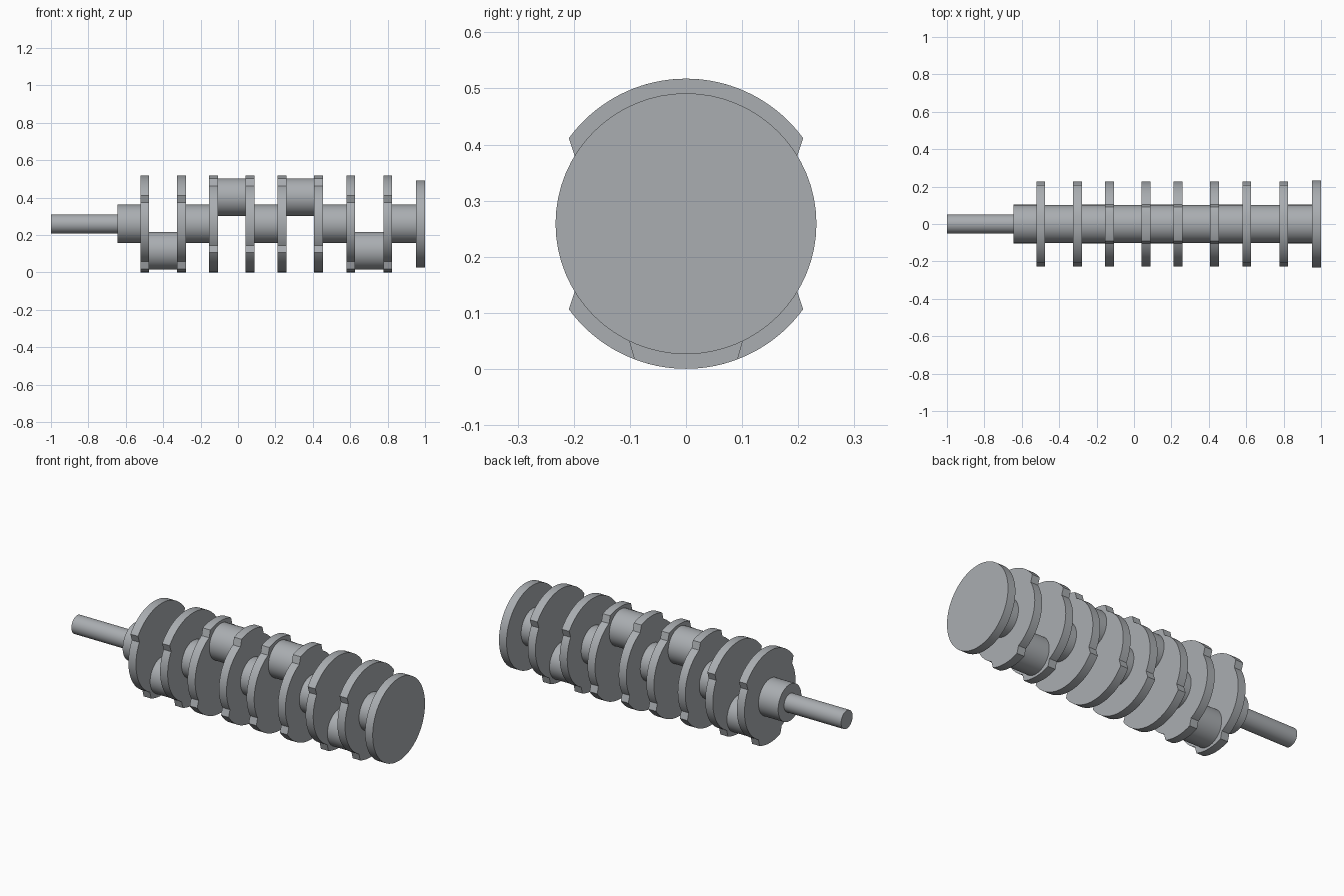
import bpy, bmesh, math

if "Cube" in bpy.data.objects:
    bpy.data.objects.remove(bpy.data.objects["Cube"])

AXIS_Z = 0.259      # height of the main axis
R_OUT = 0.2585      # lobe radius of the webs (touches z = 0)
R_IN = 0.227        # waist radius of the webs
PIN_OFF = 0.143     # throw of the crank pins
HALF_W = 0.0235     # half web thickness

steel = bpy.data.materials.new("grey_steel")
steel.diffuse_color = (0.40, 0.42, 0.44, 1)
steel.use_nodes = True
steel.node_tree.nodes["Principled BSDF"].inputs["Base Color"].default_value = steel.diffuse_color


def extrude_x(name, profile, x0, x1):
    """Extrude a closed (y, z) profile from x0 to x1."""
    bm = bmesh.new()
    a = [bm.verts.new((x0, y, z)) for y, z in profile]
    b = [bm.verts.new((x1, y, z)) for y, z in profile]
    n = len(profile)
    bm.faces.new(a)
    bm.faces.new(b)
    for i in range(n):
        j = (i + 1) % n
        bm.faces.new((a[i], a[j], b[j], b[i]))
    bmesh.ops.recalc_face_normals(bm, faces=bm.faces)
    me = bpy.data.meshes.new(name)
    bm.to_mesh(me)
    bm.free()
    me.materials.append(steel)
    ob = bpy.data.objects.new(name, me)
    bpy.context.collection.objects.link(ob)
    bpy.ops.object.select_all(action='DESELECT')
    ob.select_set(True)
    bpy.context.view_layer.objects.active = ob
    bpy.ops.object.shade_smooth_by_angle(angle=math.radians(30))
    return ob


def cylinder(name, x0, x1, r, zc=AXIS_Z, n=64):
    ring = [(r * math.cos(2 * math.pi * i / n), zc + r * math.sin(2 * math.pi * i / n))
            for i in range(n)]
    return extrude_x(name, ring, x0, x1)


def web_profile(side):
    """Stepped disc: narrow lobe on the pin side, wide counterweight opposite."""
    arcs = [(R_OUT, 0.0, 0.364, 8),
            (R_IN, 0.471, math.pi - 1.044, 24),
            (R_OUT, math.pi - 0.940, math.pi, 18)]
    half = []
    for r, t0, t1, n in arcs:
        for i in range(n + 1):
            t = t0 + (t1 - t0) * i / n
            half.append((r * math.sin(t), r * math.cos(t)))
    full = half + [(-y, z) for y, z in half[-2:0:-1]]
    return [(y, AXIS_Z + side * z) for y, z in full]


# Crank throws: (left web centre, right web centre, pin direction)
throws = [(-0.499, -0.302, -1), (-0.131, 0.064, 1),
          (0.236, 0.430, 1), (0.603, 0.801, -1)]

# Nose shaft and rear flange
cylinder("nose_shaft", -1.0, -0.645, 0.051)
cylinder("rear_flange", 0.953, 1.0, 0.2325)

# Webs, crank pins and main journals
start = -0.645
for k, (xl, xr, side) in enumerate(throws, 1):
    cylinder(f"main_journal_{k}", start, xl - HALF_W, 0.103)
    for label, x in (("left", xl), ("right", xr)):
        extrude_x(f"crank_web_{k}_{label}", web_profile(side), x - HALF_W, x + HALF_W)
    cylinder(f"crank_pin_{k}", xl + HALF_W, xr - HALF_W, 0.101, AXIS_Z + side * PIN_OFF)
    start = xr + HALF_W
cylinder("main_journal_5", start, 0.953, 0.103)
